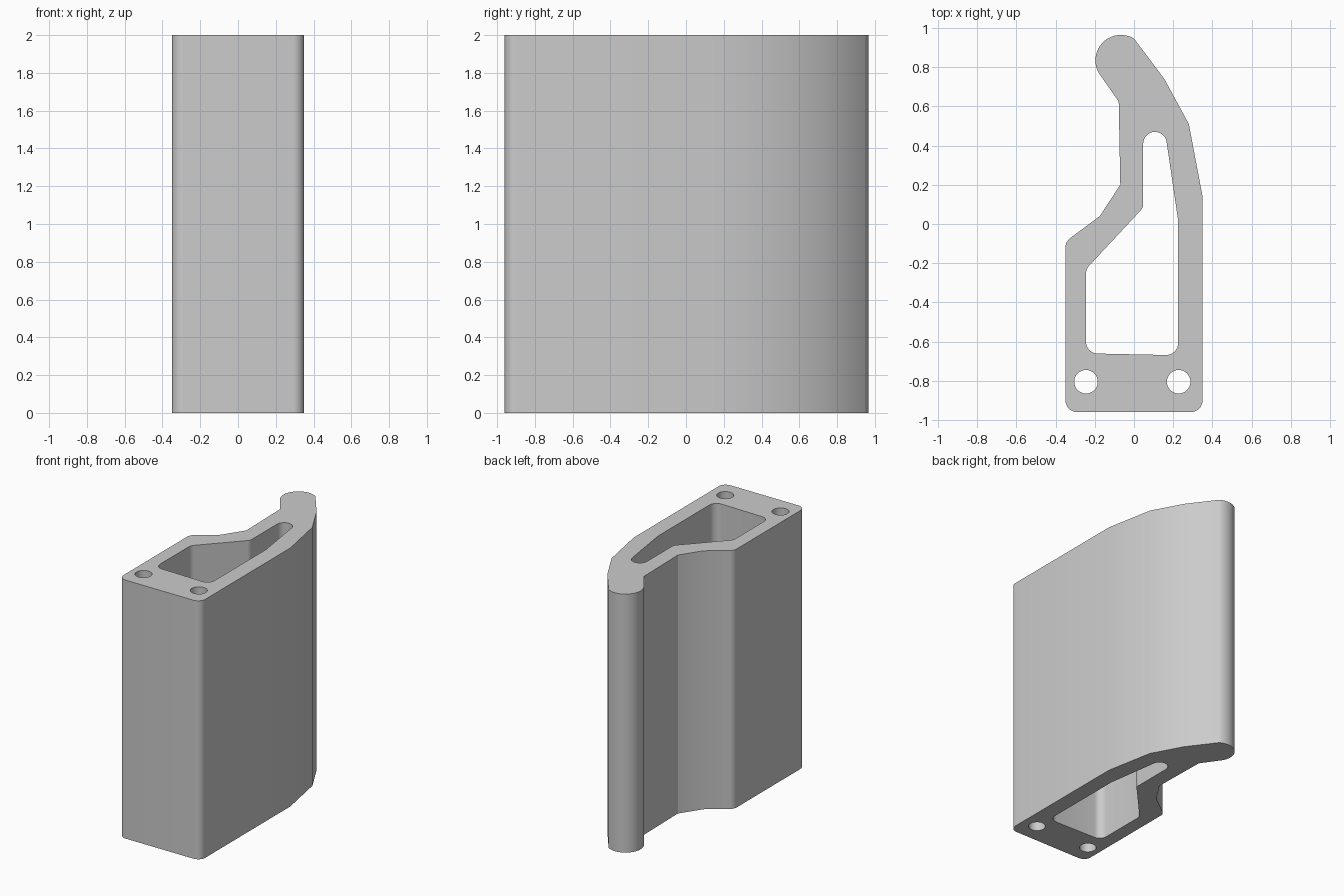
import bpy
import bmesh
from math import cos, sin, tan, radians, pi
from mathutils import Vector

cube = bpy.data.objects.get("Cube")
if cube:
    bpy.data.objects.remove(cube, do_unlink=True)

HEIGHT = 2.0


def arc(cx, cy, r, start, end, steps=16):
    """Points on an arc, angles in degrees."""
    angles = [radians(start + (end - start) * i / steps) for i in range(steps + 1)]
    return [Vector((cx + r * cos(a), cy + r * sin(a))) for a in angles]


def fillet(before, corner, after, r, steps=8):
    """Points of a rounded corner tangent to both neighbouring edges."""
    u, v = (before - corner).normalized(), (after - corner).normalized()
    half = u.angle(v) / 2
    centre = corner + (u + v).normalized() * r / sin(half)
    a = corner + u * r / tan(half) - centre
    b = corner + v * r / tan(half) - centre
    sweep = pi - 2 * half
    return [centre + (a * sin(sweep * (1 - t)) + b * sin(sweep * t)) / sin(sweep)
            for t in (i / steps for i in range(steps + 1))]


def rounded(corners):
    """Outline from (x, y, radius) corners."""
    pts = [Vector(c[:2]) for c in corners]
    out = []
    for i, (x, y, r) in enumerate(corners):
        if r:
            out += fillet(pts[i - 1], pts[i], pts[(i + 1) % len(pts)], r)
        else:
            out.append(pts[i])
    return out


def sharp(points):
    return [(p.x, p.y, 0) for p in points]


# Outer wall with the rounded bead at the back
outer = rounded([(-0.35, -0.96, 0.06), (0.35, -0.96, 0.06), (0.35, 0.14, 0),
                 (0.28, 0.51, 0), (0.155, 0.74, 0)]
                + sharp(arc(-0.067, 0.835, 0.13, 59, 210, 24))
                + [(-0.078, 0.625, 0), (-0.07, 0.2, 0), (-0.175, 0.04, 0),
                   (-0.35, -0.09, 0.06)])

# Tapered inner pocket with a round end
pocket = rounded([(-0.245, -0.66, 0.06), (0.225, -0.67, 0.06), (0.225, 0.02, 0)]
                 + sharp(arc(0.107, 0.41, 0.06, 8, 180))
                 + [(0.047, 0.083, 0.05), (-0.245, -0.23, 0.06)])

# Two round screw holes
holes = [arc(x, -0.805, 0.06, 0, 348.75, 31) for x in (-0.245, 0.228)]

# Fill the profile and extrude it to full height
bm = bmesh.new()
edges = []
for loop in [outer, pocket] + holes:
    verts = [bm.verts.new((p.x, p.y, 0)) for p in loop]
    edges += [bm.edges.new((verts[i - 1], verts[i])) for i in range(len(verts))]
bmesh.ops.triangle_fill(bm, edges=edges, use_beauty=True, use_dissolve=False)
top = bmesh.ops.extrude_face_region(bm, geom=bm.faces[:], use_keep_orig=True)["geom"]
bmesh.ops.translate(bm, vec=(0, 0, HEIGHT),
                    verts=[g for g in top if isinstance(g, bmesh.types.BMVert)])
bmesh.ops.recalc_face_normals(bm, faces=bm.faces[:])

mesh = bpy.data.meshes.new("hollow_profile")
bm.to_mesh(mesh)
bm.free()
profile = bpy.data.objects.new("hollow_profile", mesh)
bpy.context.collection.objects.link(profile)

# Plain grey material
grey = bpy.data.materials.new("plain_grey")
grey.use_nodes = True
colour = (0.6, 0.6, 0.6, 1)
grey.diffuse_color = colour
grey.node_tree.nodes["Principled BSDF"].inputs["Base Color"].default_value = colour
mesh.materials.append(grey)

# Smooth the rounded walls, keep the rims sharp
bpy.ops.object.select_all(action="DESELECT")
profile.select_set(True)
bpy.context.view_layer.objects.active = profile
bpy.ops.object.shade_smooth_by_angle(angle=radians(30))
